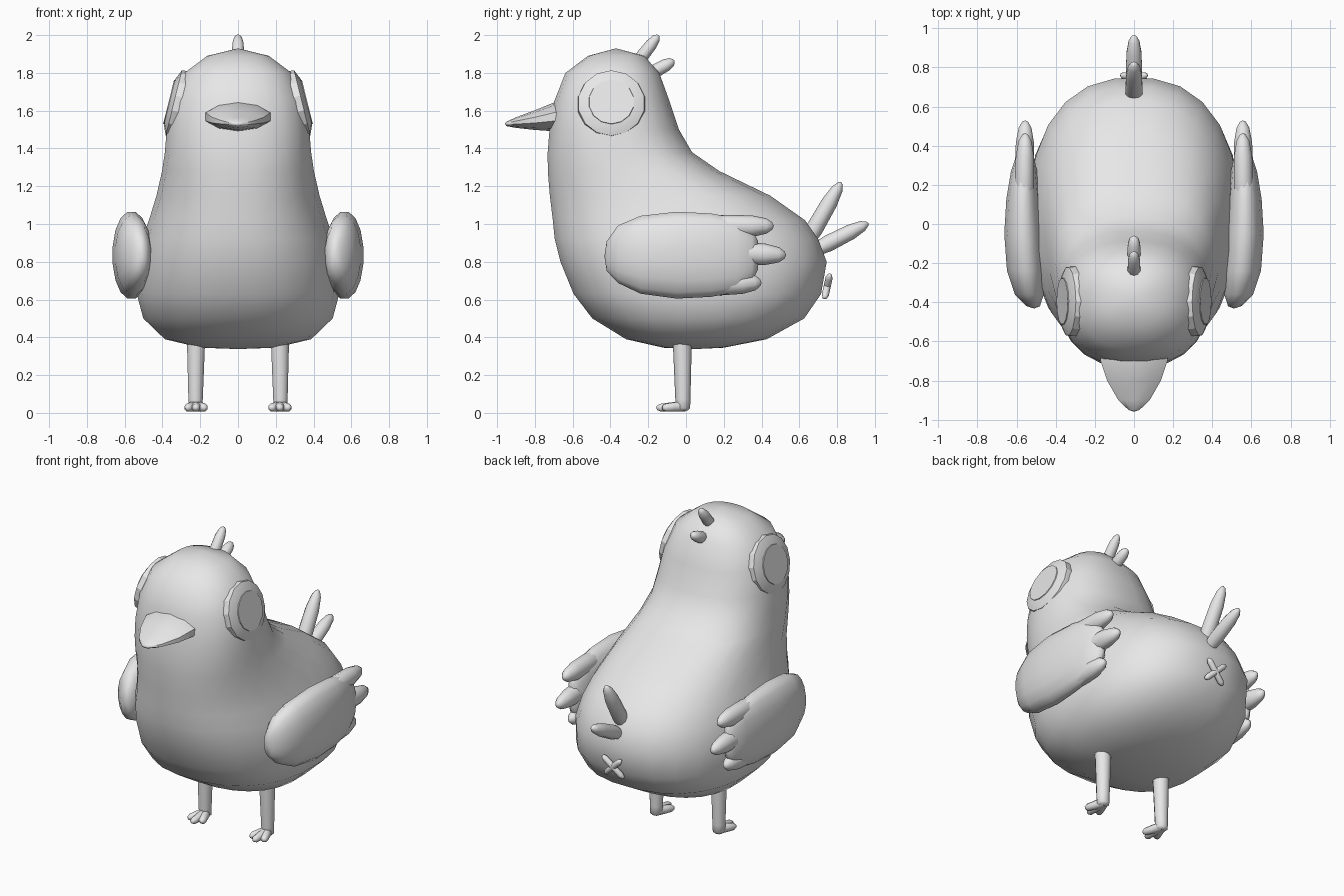
import bpy, bmesh, math
from mathutils import Vector

if "Cube" in bpy.data.objects:
    bpy.data.objects.remove(bpy.data.objects["Cube"])

grey = bpy.data.materials.new("plain grey")
grey.diffuse_color = (0.8, 0.8, 0.8, 1)
grey.use_nodes = True
grey.node_tree.nodes["Principled BSDF"].inputs["Base Color"].default_value = grey.diffuse_color


def loft(name, rings, mirror=False, angle=45):
    """Skin a list of equal-length rings; rings shrunk to a point become poles."""
    bm = bmesh.new()
    rows = [[bm.verts.new(p) for p in ring] for ring in rings]
    n = len(rows[0])
    for a, b in zip(rows, rows[1:]):
        for i in range(n):
            j = (i + 1) % n
            bm.faces.new((a[i], a[j], b[j], b[i]))
    bm.faces.new(rows[0])
    bm.faces.new(rows[-1])
    bmesh.ops.remove_doubles(bm, verts=bm.verts, dist=1e-5)
    bmesh.ops.recalc_face_normals(bm, faces=bm.faces)
    mesh = bpy.data.meshes.new(name)
    bm.to_mesh(mesh)
    bm.free()
    mesh.materials.append(grey)
    obj = bpy.data.objects.new(name, mesh)
    bpy.context.collection.objects.link(obj)
    bpy.ops.object.select_all(action='DESELECT')
    obj.select_set(True)
    bpy.context.view_layer.objects.active = obj
    bpy.ops.object.shade_smooth_by_angle(angle=math.radians(angle))
    if mirror:
        obj.modifiers.new("mirror", 'MIRROR')
    return obj


def oval(n, a, b, power=2.0):
    """Points of a superellipse with half sizes a and b."""
    pts = []
    for i in range(n):
        t = 2 * math.pi * (i + 0.5) / n
        c, s = math.cos(t), math.sin(t)
        pts.append((math.copysign(abs(c) ** (2 / power), c) * a,
                    math.copysign(abs(s) ** (2 / power), s) * b))
    return pts


def limb(name, start, end, profile, mirror=False, sides=10, flat=1.0):
    """Straight limb; profile holds (fraction along, radius)."""
    start, end = Vector(start), Vector(end)
    axis = end - start
    t = axis.normalized()
    u = t.cross(Vector((0, 0, 1)) if abs(t.z) < 0.9 else Vector((0, 1, 0))).normalized()
    v = t.cross(u)
    rings = [[start + axis * f + u * p * flat + v * q for p, q in oval(sides, r, r)]
             for f, r in profile]
    return loft(name, rings, mirror)


def feather(r):
    return [(0, r * 0.7), (0.3, r), (0.7, r * 0.92), (0.9, r * 0.65), (0.98, r * 0.3), (1, 0)]


# Body and head: z, front y, back y, half width
body = [(0.338, 0.05, 0.05, 0), (0.345, -0.12, 0.2, 0.2), (0.39, -0.32, 0.43, 0.39),
        (0.5, -0.5, 0.63, 0.505), (0.63, -0.6, 0.72, 0.54), (0.8, -0.67, 0.75, 0.535),
        (0.92, -0.7, 0.705, 0.51), (1.02, -0.71, 0.635, 0.475), (1.15, -0.725, 0.45, 0.435),
        (1.28, -0.735, 0.18, 0.405), (1.38, -0.735, 0.035, 0.39), (1.5, -0.725, -0.035, 0.38),
        (1.65, -0.7, -0.085, 0.355), (1.8, -0.64, -0.14, 0.285), (1.89, -0.52, -0.22, 0.165),
        (1.93, -0.37, -0.37, 0)]
loft("body", [[(x, (f + b) / 2 + y, z) for x, y in oval(24, w, (b - f) / 2, 2.35)]
              for z, f, b, w in body], angle=60)

# Beak: y, centre z, half width, half height
beak = [(-0.62, 1.568, 0.18, 0.078), (-0.7, 1.567, 0.18, 0.076), (-0.8, 1.55, 0.145, 0.052),
        (-0.9, 1.537, 0.085, 0.028), (-0.95, 1.53, 0.03, 0.012), (-0.96, 1.53, 0, 0)]
loft("beak", [[(x, y, zc + z) for x, z in oval(10, w, h, 1.9)] for y, zc, w, h in beak])

# Eyes: shallow bevelled discs with a raised flat pupil, tilted with the head
normal = Vector((0.97, 0, 0.24)).normalized()
side = Vector((0, 1, 0))
upward = normal.cross(side)


def disc(name, levels):
    centre = Vector((0.338, -0.395, 1.64))
    loft(name, [[centre + normal * d + side * p + upward * q for p, q in oval(14, r, r)]
                for d, r in levels], True, 25)


disc("eye", [(-0.1, 0.17), (-0.03, 0.182), (0.002, 0.178), (0.025, 0.125)])
disc("pupil", [(0.02, 0.122), (0.03, 0.12)])

# Wings: y, centre z, half height, centre x, half thickness
wing = [(-0.432, 0.83, 0, 0.51, 0), (-0.42, 0.83, 0.08, 0.515, 0.035),
        (-0.36, 0.84, 0.155, 0.535, 0.075), (-0.24, 0.837, 0.21, 0.553, 0.098),
        (-0.05, 0.835, 0.234, 0.564, 0.101), (0.13, 0.835, 0.225, 0.566, 0.088),
        (0.27, 0.835, 0.2, 0.562, 0.068), (0.35, 0.835, 0.14, 0.558, 0.045),
        (0.38, 0.835, 0.08, 0.558, 0.02)]
loft("wing", [[(xc + x, y, zc + z) for x, z in oval(16, t, h, 2.1)]
              for y, zc, h, xc, t in wing], True, 60)
for name, a, b, r in (("upper", (0.08, 0.985), (0.465, 0.99), 0.062),
                      ("middle", (0.15, 0.85), (0.53, 0.835), 0.062),
                      ("lower", (0.06, 0.68), (0.4, 0.69), 0.062)):
    limb(name + "_wing_feather", (0.562, *a), (0.556, *b), feather(r), True, flat=0.85)

# Legs and toes
limb("leg", (0.222, -0.02, 0.42), (0.225, -0.016, 0.012),
     [(0, 0.05), (0.2, 0.049), (0.85, 0.04), (0.97, 0.038), (1, 0.025)], True)
for name, x, y in (("inner", 0.172, -0.125), ("middle", 0.222, -0.158), ("outer", 0.272, -0.125)):
    limb(name + "_toe", (0.222, -0.01, 0.036), (x, y, 0.026),
         [(0, 0.03), (0.5, 0.026), (0.85, 0.022), (0.97, 0.012), (1, 0)], True, 8)

# Tail feathers and crest
limb("upper_tail_feather", (0, 0.62, 0.87), (0, 0.822, 1.222), feather(0.046))
limb("lower_tail_feather", (0, 0.66, 0.85), (0, 0.965, 1.005), feather(0.044))
limb("front_crest", (0, -0.27, 1.84), (0, -0.145, 2.0), feather(0.034))
limb("rear_crest", (0, -0.2, 1.79), (0, -0.062, 1.865), feather(0.036))

# Crossed mark under the tail
rod = [(0, 0), (0.04, 0.012), (0.15, 0.019), (0.85, 0.019), (0.96, 0.012), (1, 0)]
for name, s in (("left", -1), ("right", 1)):
    limb(name + "_cross_bar", (-0.068 * s, 0.733, 0.605), (0.068 * s, 0.762, 0.735), rod, sides=8)
